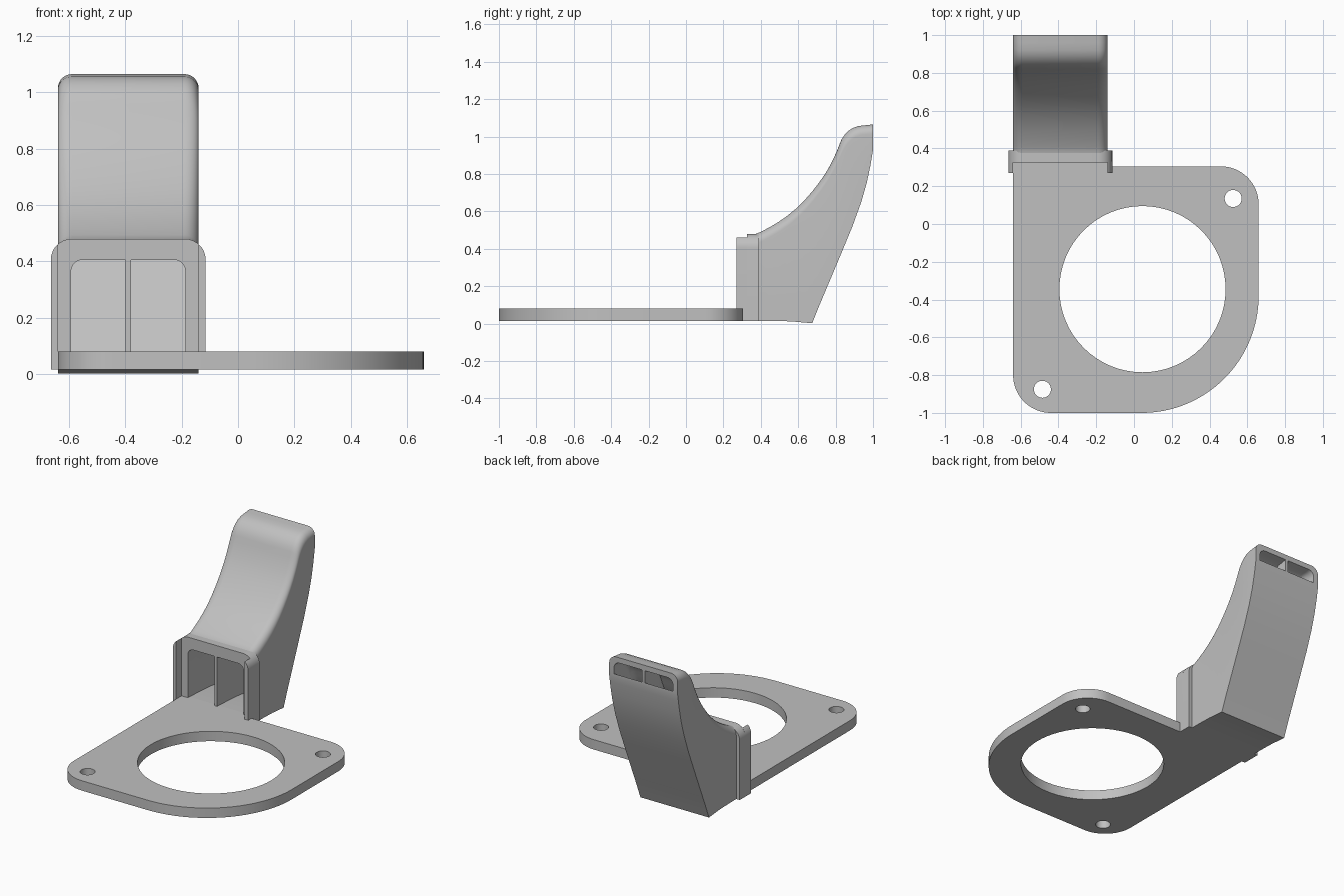
import bpy, bmesh, math
from mathutils import Vector

cube = bpy.data.objects.get("Cube")
if cube:
    bpy.data.objects.remove(cube)

mat = bpy.data.materials.new("light grey plastic")
mat.use_nodes = True
grey = (0.53, 0.53, 0.53, 1)
mat.diffuse_color = grey
mat.node_tree.nodes["Principled BSDF"].inputs["Base Color"].default_value = grey

CX = -0.39  # centre line of the duct


def finish(ob):
    ob.data.materials.clear()
    ob.data.materials.append(mat)
    bpy.ops.object.select_all(action='DESELECT')
    ob.select_set(True)
    bpy.context.view_layer.objects.active = ob
    bpy.ops.object.shade_smooth_by_angle(angle=math.radians(32))


def arc(x, y, r, a0, a1, n=16):
    """Points on an arc, angles in degrees."""
    angles = [math.radians(a0 + (a1 - a0) * i / n) for i in range(n + 1)]
    return [(x + r * math.cos(a), y + r * math.sin(a)) for a in angles]


def extrude_outline(name, loops, depth, location, rotation=(0, 0, 0)):
    """Flat outline, with any holes, extruded about its own plane."""
    cu = bpy.data.curves.new(name, 'CURVE')
    cu.dimensions = '2D'
    cu.fill_mode = 'BOTH'
    cu.extrude = depth / 2
    for loop in loops:
        sp = cu.splines.new('POLY')
        sp.points.add(len(loop) - 1)
        for p, (x, y) in zip(sp.points, loop):
            p.co = (x, y, 0, 1)
        sp.use_cyclic_u = True
    ob = bpy.data.objects.new(name, cu)
    ob.location, ob.rotation_euler = location, rotation
    bpy.context.collection.objects.link(ob)
    bpy.ops.object.select_all(action='DESELECT')
    ob.select_set(True)
    bpy.context.view_layer.objects.active = ob
    bpy.ops.object.convert(target='MESH')
    ob = bpy.context.view_layer.objects.active
    bm = bmesh.new()
    bm.from_mesh(ob.data)
    bmesh.ops.remove_doubles(bm, verts=bm.verts, dist=0.0005)
    bmesh.ops.recalc_face_normals(bm, faces=bm.faces)
    bm.to_mesh(ob.data)
    bm.free()
    finish(ob)


def section(top, bottom, half, r):
    """Ring with square lower corners and rounded upper corners."""
    h = (top - bottom).length
    up = (top - bottom).normalized()
    pts = [(-half, 0), (half, 0)]
    pts += arc(half - r, h - r, r, 0, 90, 8) + arc(r - half, h - r, r, 90, 180, 8)
    return [(CX + x, bottom.x + up.x * v, bottom.y + up.y * v) for x, v in pts]


def loft(name, outer, inner=None):
    """Skin rings into a solid, or into an open tube when inner rings are given."""
    bm = bmesh.new()

    def skin(rings):
        rows = [[bm.verts.new(p) for p in ring] for ring in rings]
        for a, b in zip(rows, rows[1:]):
            bridge(a, b)
        return rows

    def bridge(a, b):
        n = len(a)
        for i in range(n):
            j = (i + 1) % n
            bm.faces.new((a[i], a[j], b[j], b[i]))

    rows = skin(outer)
    if inner:
        core = skin(inner)
        bridge(rows[0], core[0])
        bridge(rows[-1], core[-1])
    else:
        bm.faces.new(rows[0])
        bm.faces.new(rows[-1])
    bmesh.ops.recalc_face_normals(bm, faces=bm.faces)
    me = bpy.data.meshes.new(name)
    bm.to_mesh(me)
    bm.free()
    ob = bpy.data.objects.new(name, me)
    bpy.context.collection.objects.link(ob)
    finish(ob)


# Mounting plate with fan opening and two screw holes
plate = [(-0.64, 0.34)] + arc(-0.44, -0.80, 0.20, 180, 270)
plate += arc(0.04, -0.38, 0.62, 270, 360, 32) + arc(0.46, 0.105, 0.20, 0, 90)
plate += [(-0.14, 0.305), (-0.14, 0.34)]
holes = [arc(x, y, r, 0, 360 - 360 / 64, 63)
         for x, y, r in ((0.045, -0.345, 0.44), (0.525, 0.135, 0.045), (-0.485, -0.875, 0.045))]
extrude_outline("mounting_plate", [plate] + holes, 0.065, (0, 0, 0.0475))

# Duct side profile: upper and lower points (y, z) of each section
tops = [(0.325, 0.478), (0.37, 0.478), (0.45, 0.517), (0.54, 0.575), (0.63, 0.655), (0.714, 0.757),
        (0.77, 0.845), (0.81, 0.93), (0.832, 0.985), (0.868, 1.03), (0.92, 1.056), (1, 1.065)]
lows = [(0.325, 0.015), (0.45, 0.015), (0.56, 0.012), (0.675, 0.002), (0.71, 0.09), (0.767, 0.225),
        (0.828, 0.37), (0.89, 0.52), (0.937, 0.65), (0.967, 0.755), (0.987, 0.85), (1, 0.93)]
tops = [Vector(p) for p in tops]
lows = [Vector(p) for p in lows]


def refine(pts, smooth):
    """Add a midpoint to each span, bowed to follow the neighbours."""
    out = [pts[0]]
    for i in range(len(pts) - 1):
        a, b = pts[i], pts[i + 1]
        mid = (a + b) / 2
        if smooth and 0 < i < len(pts) - 2:
            mid = (a + b) * 0.5625 - (pts[i - 1] + pts[i + 2]) * 0.0625
        out += [mid, b]
    return out


stations = list(zip(refine(tops, True), refine(lows, False)))
last = len(stations) - 1


def inset(top_gap, low_gap, half, r):
    """Sections moved inward; each pair gives the gap at inlet and outlet."""
    rings = []
    for i, (t, b) in enumerate(stations):
        f = i / last
        up = (t - b).normalized()
        gap_t = top_gap[0] + (top_gap[1] - top_gap[0]) * f
        gap_b = low_gap[0] + (low_gap[1] - low_gap[0]) * f
        rings.append(section(t - up * gap_t, b + up * gap_b, half[0] + (half[1] - half[0]) * f, r))
    return rings


# Curved hollow duct and the wall down its middle
loft("duct", inset((0, 0), (0, 0), (0.25, 0.25), 0.05),
     inset((0.073, 0.035), (0.065, 0.02), (0.203, 0.215), 0.04))
loft("duct_divider", inset((0.05, 0.02), (0.04, 0.01), (0.01, 0.01), 0.001))


# Collar around the inlet
def collar_rings(top, half, r):
    return [section(Vector((y, top)), Vector((y, 0.015)), half, r) for y in (0.325, 0.39)]


loft("inlet_collar", collar_rings(0.48, 0.275, 0.075), collar_rings(0.44, 0.235, 0.05))

# Ears reaching forward from both sides of the collar
for side, name in ((1, "left_ear"), (-1, "right_ear")):
    curve = arc(0.2, 0.405, 0.075, 0, 48.2, 8)
    outline = [(0.25, 0.015), (0.275, 0.015)] + curve
    outline = [(CX + side * x, z) for x, z in outline]
    extrude_outline(name, [outline], 0.06, (0, 0.30, 0), (math.pi / 2, 0, 0))
